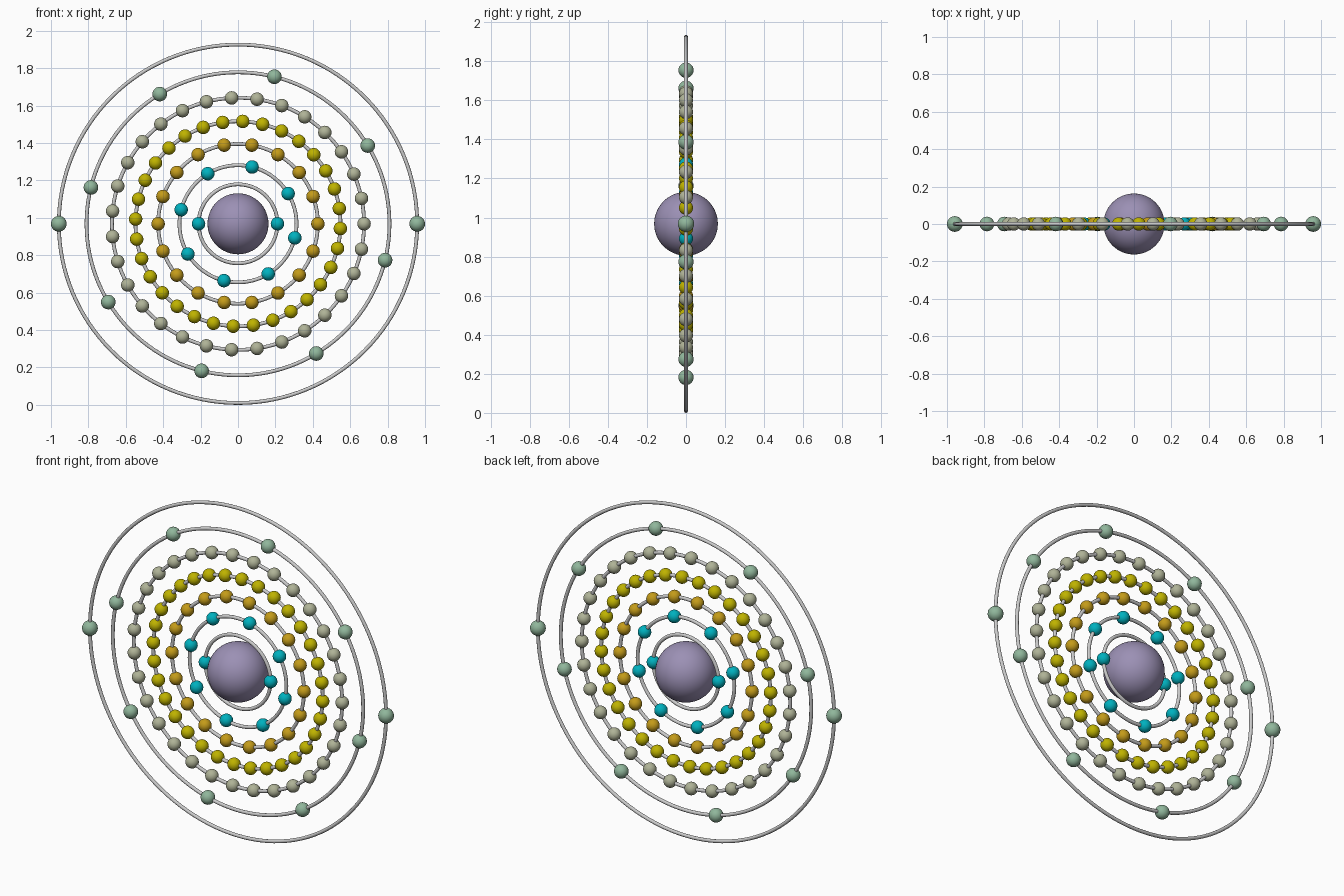
import bpy
from math import cos, sin, pi, radians

if "Cube" in bpy.data.objects:
    bpy.data.objects.remove(bpy.data.objects["Cube"])

CENTRE_Z = 0.968
TUBE = 0.01


def material(name, rgb):
    m = bpy.data.materials.new(name)
    m.diffuse_color = (*rgb, 1)
    m.use_nodes = True
    m.node_tree.nodes["Principled BSDF"].inputs["Base Color"].default_value = m.diffuse_color
    return m


def finish(obj, name, mat=None):
    obj.name = name
    bpy.ops.object.shade_smooth()
    if mat:
        obj.data.materials.append(mat)
    return obj


lilac = material("lilac", (0.33, 0.28, 0.46))
cyan = material("cyan", (0.0, 0.44, 0.52))
gold = material("gold", (0.55, 0.33, 0.01))
yellow = material("yellow", (0.52, 0.45, 0.0))
stone = material("stone", (0.43, 0.45, 0.31))
green = material("green", (0.28, 0.47, 0.33))

# Nucleus
bpy.ops.mesh.primitive_uv_sphere_add(segments=64, ring_count=32, radius=0.163,
                                     location=(0, 0, CENTRE_Z))
finish(bpy.context.object, "nucleus", lilac)

# Shells: orbit radius, electron count, start angle, electron radius, material
SHELLS = [
    (0.211, 2, 0, 0.036, cyan),
    (0.313, 8, -13.9, 0.036, cyan),
    (0.427, 18, 0, 0.036, gold),
    (0.548, 32, -13.9, 0.036, yellow),
    (0.674, 31, 0, 0.036, stone),
    (0.810, 8, -13.9, 0.039, green),
    (0.958, 2, 0, 0.042, green),
]

for i, (radius, count, start, size, mat) in enumerate(SHELLS, 1):
    # Orbit ring, standing upright in the xz plane
    bpy.ops.mesh.primitive_torus_add(major_radius=radius, minor_radius=TUBE,
                                     major_segments=128, minor_segments=12,
                                     location=(0, 0, CENTRE_Z), rotation=(pi / 2, 0, 0))
    finish(bpy.context.object, f"orbit_ring_{i}")

    # Electrons share one sphere mesh per shell
    bpy.ops.mesh.primitive_uv_sphere_add(segments=24, ring_count=14, radius=size)
    first = finish(bpy.context.object, f"electron_{i}_1", mat)
    for k in range(count):
        e = first
        if k:
            e = first.copy()
            e.name = f"electron_{i}_{k + 1}"
            bpy.context.collection.objects.link(e)
        a = radians(start) + 2 * pi * k / count
        e.location = (radius * cos(a), 0, CENTRE_Z + radius * sin(a))
